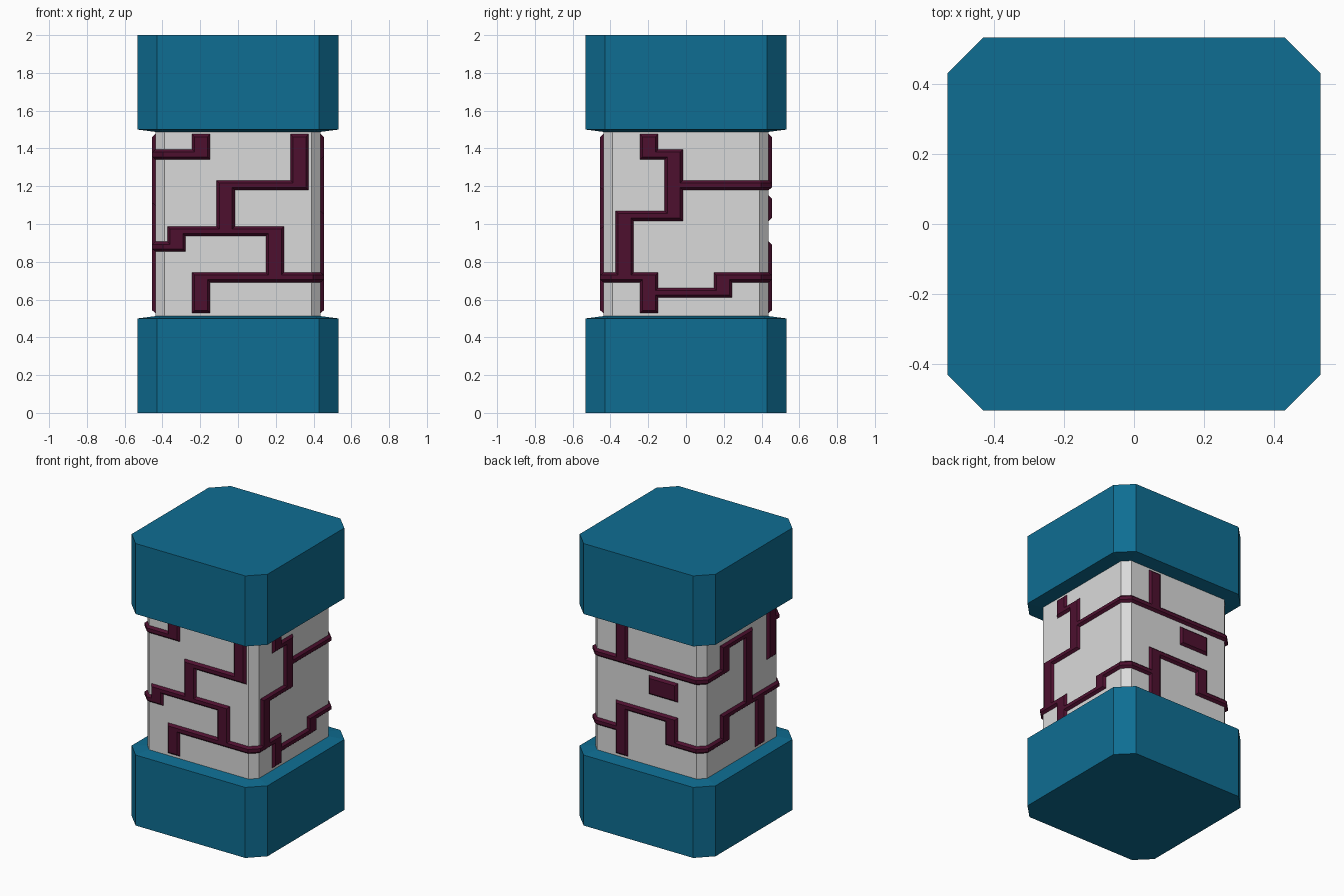
import bpy, bmesh, math
from mathutils import Vector

if "Cube" in bpy.data.objects:
    bpy.data.objects.remove(bpy.data.objects["Cube"])

def material(name, rgb):
    m = bpy.data.materials.new(name)
    m.diffuse_color = (*rgb, 1)
    m.use_nodes = True
    m.node_tree.nodes["Principled BSDF"].inputs["Base Color"].default_value = m.diffuse_color
    return m

TEAL = material("teal", (0.0045, 0.155, 0.29))
WHITE = material("off white", (0.7, 0.7, 0.7))
PLUM = material("dark plum", (0.075, 0.005, 0.028))

def finish(name, bm, mat):
    bmesh.ops.recalc_face_normals(bm, faces=bm.faces)
    me = bpy.data.meshes.new(name)
    bm.to_mesh(me)
    bm.free()
    me.materials.append(mat)
    ob = bpy.data.objects.new(name, me)
    bpy.context.collection.objects.link(ob)

def turn(x, y, k):
    """Quarter turns about z."""
    for _ in range(k % 4):
        x, y = -y, x
    return x, y

def prism(name, rings, mat):
    """Stack of chamfered squares: (half width, corner start, z)."""
    bm = bmesh.new()
    loops = [[bm.verts.new((*turn(s * c, -h, k), z)) for k in range(4) for s in (-1, 1)]
             for h, c, z in rings]
    for lo, hi in zip(loops, loops[1:]):
        for i in range(8):
            j = (i + 1) % 8
            bm.faces.new((lo[i], lo[j], hi[j], hi[i]))
    bm.faces.new(loops[0])
    bm.faces.new(loops[-1])
    finish(name, bm, mat)

# End caps (slightly domed inner side) and the core between them
HALF, CORNER = 0.438, 0.39
cap = [(0.533, 0.43, 0), (0.533, 0.43, 0.5), (HALF, CORNER, 0.512)]
prism("bottom_cap", cap, TEAL)
prism("top_cap", [(h, c, 2 - z) for h, c, z in cap], TEAL)
prism("core", [(HALF, CORNER, 0.505), (HALF, CORNER, 1.495)], WHITE)

# Raised bands: each path on a 6 x 12 grid starts at (column, row), then turns
# alternately to a new column and a new row; columns -1 and 6 reach the corners
FRONT = [(-1, 10, 1, 11), (5, 11, 5, 8, 2, 5), (-1, 4, 0, 5, 4, 2), (6, 2, 1, 0)]
RIGHT = [(1, 11, 1, 10, 2, 6, 0, 2), (6, 8, 2), (-1, 2, 1, 0), (1, 1, 4, 2, 6)]
BACK = [(-1, 8, 6), (1, 11, 1, 8), (-1, 2, 1, 4, 4, 2, 6), (1, 2, 1, 0)]
LEFT = [(-1, 8, 1, 10, 3, 4), (-1, 2, 1, 4, 6), (4, 4, 4, 0), (5, 11, 5, 7), (6, 10, 5)]

PITCH = 0.85                                   # unrolled length of one side
HW, HH = 0.048, 0.026                          # half sizes of a grid cell
col = lambda c: -0.325 + 0.13 * c
row = lambda r: 0.555 + 0.0813 * r

rects = []
def add_rect(k, c0, c1, r0, r1):
    u0 = max(col(min(c0, c1)) - HW, -PITCH / 2)
    u1 = min(col(max(c0, c1)) + HW, PITCH / 2)
    rects.append((k * PITCH + u0, k * PITCH + u1, row(min(r0, r1)) - HH, row(max(r0, r1)) + HH))

for k, paths in enumerate((FRONT, RIGHT, BACK, LEFT)):
    for c, r, *turns in paths:
        for n, v in enumerate(turns):
            c2, r2 = (c, v) if n % 2 else (v, r)
            add_rect(k, c, c2, r, r2)
            c, r = c2, r2
add_rect(2, 3, 4, 6, 7)                        # lone block on the back

edges = [-CORNER] + [col(c) + s * HW for c in range(6) for s in (-1, 1)] + [CORNER]
us = [k * PITCH + e for k in range(4) for e in edges]
zs = [row(r) + s * HH for r in range(12) for s in (-1, 1)]

bm = bmesh.new()
grid = {}
def vert(i, j):
    """Grid corner wrapped from the unrolled strip onto the core."""
    i %= len(us)
    if (i, j) not in grid:
        k = i // len(edges)
        grid[i, j] = bm.verts.new((*turn(us[i] - k * PITCH, -HALF, k), zs[j]))
    return grid[i, j]

for i in range(len(us)):
    um = (us[i] + (us[i + 1] if i + 1 < len(us) else us[0] + 4 * PITCH)) / 2
    for j in range(len(zs) - 1):
        zm = (zs[j] + zs[j + 1]) / 2
        if any(a - 1e-4 <= um <= b + 1e-4 and lo < zm < hi for a, b, lo, hi in rects):
            bm.faces.new((vert(i, j), vert(i + 1, j), vert(i + 1, j + 1), vert(i, j + 1)))
bm.normal_update()
bmesh.ops.inset_region(bm, faces=bm.faces[:], use_boundary=True, use_even_offset=True,
                       thickness=0.014, depth=0.016)
bmesh.ops.dissolve_limit(bm, angle_limit=math.radians(1), verts=bm.verts[:], edges=bm.edges[:])
finish("circuit_bands", bm, PLUM)
